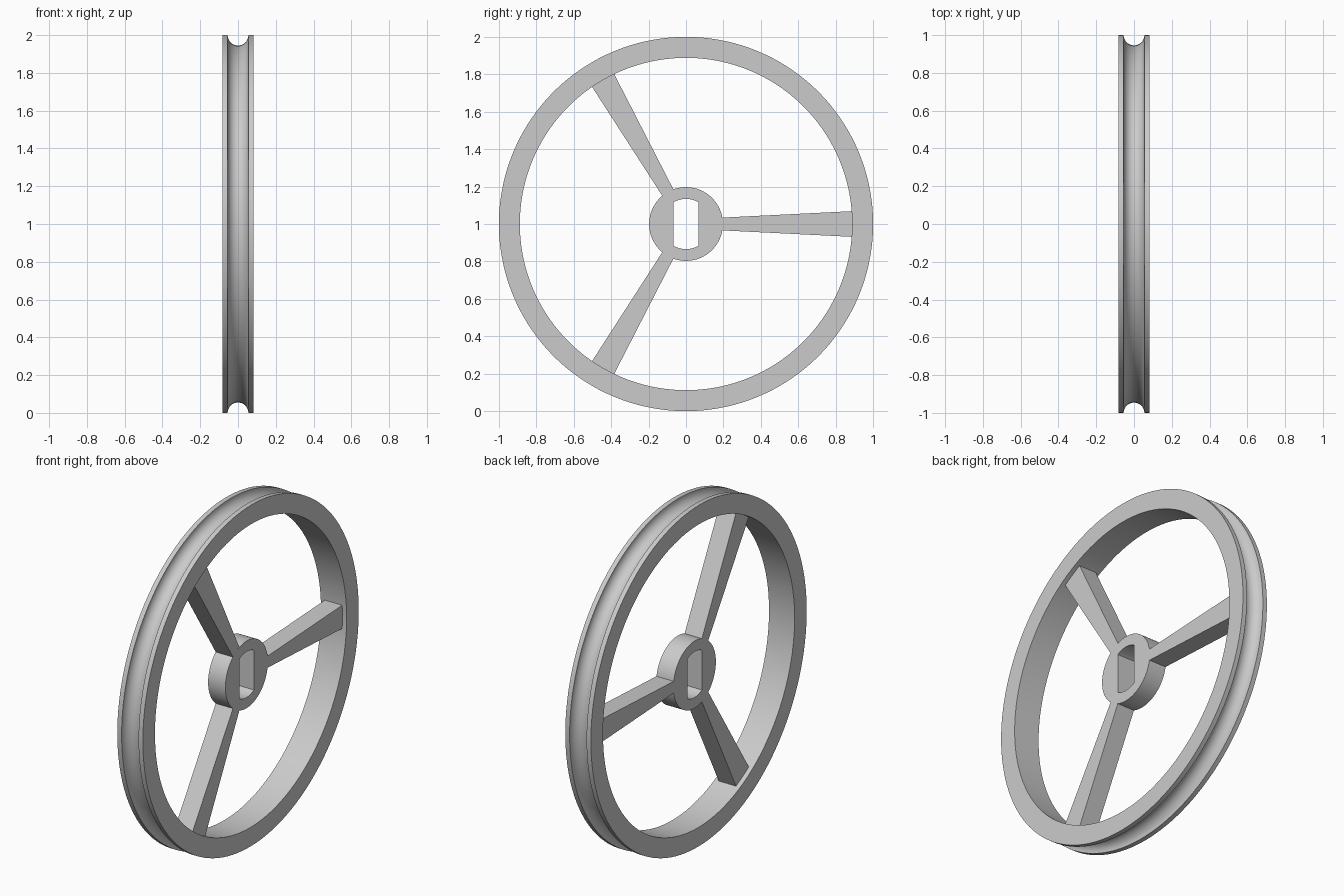
import bpy, bmesh, math

if "Cube" in bpy.data.objects:
    bpy.data.objects.remove(bpy.data.objects["Cube"], do_unlink=True)

RIM_HALF, RIM_INNER = 0.083, 0.888
GROOVE = 0.055
HUB_HALF, HUB_RADIUS = 0.056, 0.197
BORE_RADIUS, BORE_HALF = 0.134, 0.067

grey = bpy.data.materials.new("plain_grey")
grey.use_nodes = True
colour = (0.6, 0.6, 0.6, 1)
grey.diffuse_color = colour
grey.node_tree.nodes["Principled BSDF"].inputs["Base Color"].default_value = colour


def polar(x, r, a):
    """Point at radius r and angle a around the axle."""
    return (x, r * math.cos(a), 1 + r * math.sin(a))


def finish(name, bm):
    bmesh.ops.recalc_face_normals(bm, faces=bm.faces)
    mesh = bpy.data.meshes.new(name)
    bm.to_mesh(mesh)
    bm.free()
    mesh.materials.append(grey)
    obj = bpy.data.objects.new(name, mesh)
    bpy.context.collection.objects.link(obj)
    bpy.ops.object.select_all(action='DESELECT')
    obj.select_set(True)
    bpy.context.view_layer.objects.active = obj
    bpy.ops.object.shade_smooth_by_angle(angle=math.radians(30))
    return obj


def ring(name, profile, steps):
    """Sweep a closed (x, radius) profile, which may vary with angle, round the axle."""
    bm = bmesh.new()
    loops = []
    for i in range(steps):
        a = math.tau * i / steps
        loops.append([bm.verts.new(polar(x, r, a)) for x, r in profile(a)])
    for i, here in enumerate(loops):
        after = loops[(i + 1) % steps]
        for j in range(len(here)):
            k = (j + 1) % len(here)
            bm.faces.new((here[j], here[k], after[k], after[j]))
    return finish(name, bm)


# Rim with a half-round groove in its outer edge
def rim_profile(a):
    arc = [math.pi * i / 16 for i in range(17)]
    groove = [(-GROOVE * math.cos(t), 1 - GROOVE * math.sin(t)) for t in arc]
    return ([(-RIM_HALF, RIM_INNER), (-RIM_HALF, 1)] + groove
            + [(RIM_HALF, 1), (RIM_HALF, RIM_INNER)])


ring("grooved_rim", rim_profile, 144)


# Hub with a double-flat bore
def hub_profile(a):
    bore = min(BORE_RADIUS, BORE_HALF / max(abs(math.cos(a)), 0.01))
    return [(-HUB_HALF, HUB_RADIUS), (HUB_HALF, HUB_RADIUS),
            (HUB_HALF, bore), (-HUB_HALF, bore)]


ring("hub", hub_profile, 120)


# Three spokes that widen toward the rim
def spoke(name, angle):
    root, tip = math.radians(10), math.asin(0.069 / 0.9)
    outline = [(HUB_RADIUS, root * t / 3) for t in range(-3, 4)]
    outline += [(0.9, tip), (0.9, -tip)]
    bm = bmesh.new()
    face = bm.faces.new([bm.verts.new(polar(-HUB_HALF, r, angle + a)) for r, a in outline])
    grown = bmesh.ops.extrude_face_region(bm, geom=[face], use_keep_orig=True)["geom"]
    moved = [v for v in grown if isinstance(v, bmesh.types.BMVert)]
    bmesh.ops.translate(bm, verts=moved, vec=(2 * HUB_HALF, 0, 0))
    finish(name, bm)


for i, name in enumerate(("back_spoke", "upper_spoke", "lower_spoke")):
    spoke(name, math.tau * i / 3)
